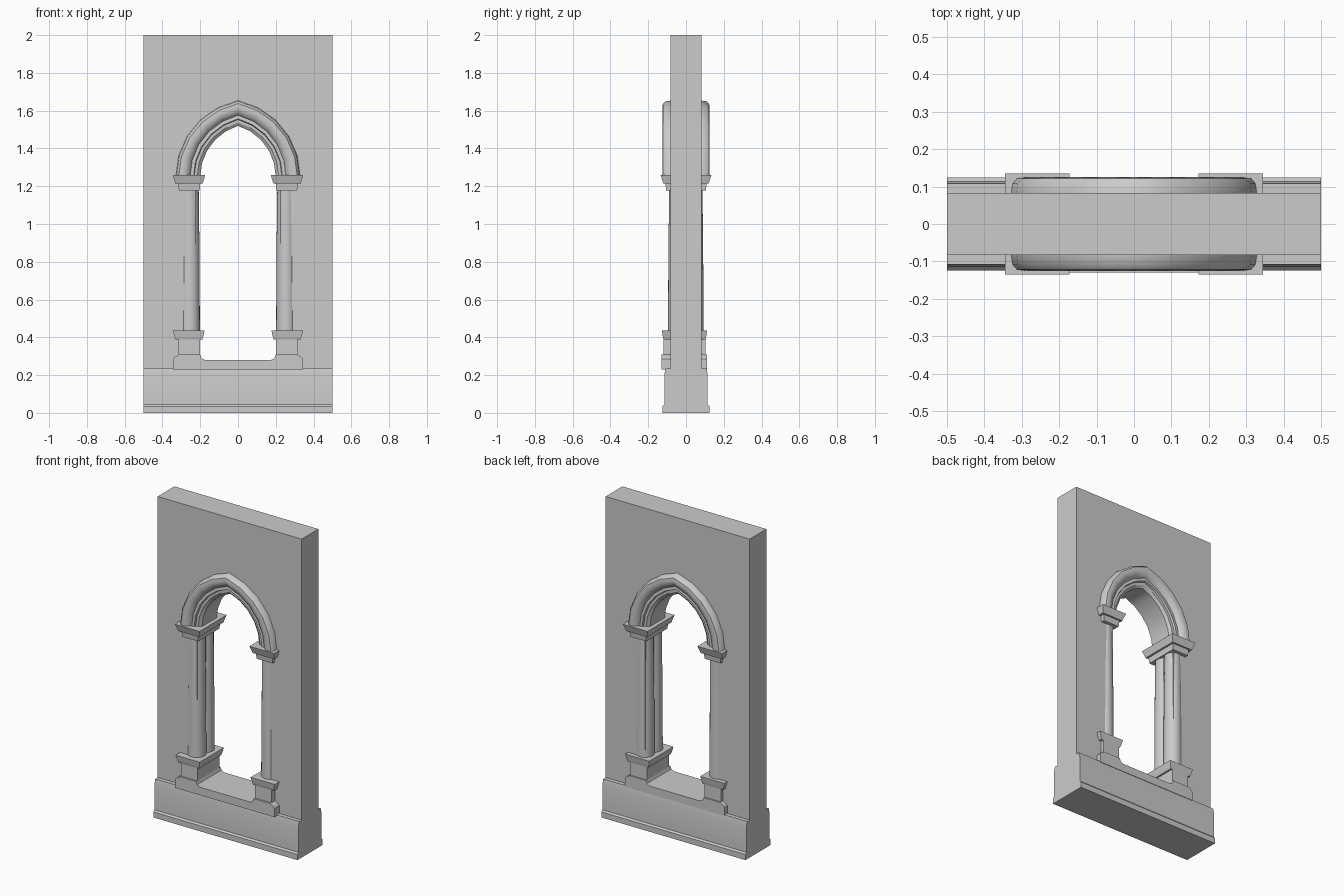
import bpy
import bmesh
import math

cube = bpy.data.objects.get("Cube")
if cube:
    bpy.data.objects.remove(cube, do_unlink=True)

GREY = 0.6
stone = bpy.data.materials.new("grey stone")
stone.use_nodes = True
stone.diffuse_color = (GREY, GREY, GREY, 1)
stone.node_tree.nodes["Principled BSDF"].inputs["Base Color"].default_value = (GREY, GREY, GREY, 1)

# Pointed arch: each half is an arc about (ARC_X, SPRING)
SPRING, ARC_X, RADIUS, STEPS = 1.25, -0.082, 0.282, 5


def arch_points(offset):
    """Right half of the arch, from the springing to the apex."""
    r = RADIUS + offset
    end = math.acos(-ARC_X / r)
    return [(ARC_X + r * math.cos(end * i / STEPS), SPRING + r * math.sin(end * i / STEPS))
            for i in range(STEPS + 1)]


def finish(name, bm, smooth=False, mirror=False):
    if mirror:  # open the seam before mirroring
        seam = [f for f in bm.faces if all(abs(v.co.x) < 1e-5 for v in f.verts)]
        bmesh.ops.delete(bm, geom=seam, context='FACES')
    bmesh.ops.recalc_face_normals(bm, faces=bm.faces)
    mesh = bpy.data.meshes.new(name)
    bm.to_mesh(mesh)
    bm.free()
    mesh.materials.append(stone)
    obj = bpy.data.objects.new(name, mesh)
    bpy.context.collection.objects.link(obj)
    if mirror:
        mod = obj.modifiers.new("Mirror", 'MIRROR')
        mod.use_clip = True
    if smooth:
        bpy.ops.object.select_all(action='DESELECT')
        obj.select_set(True)
        bpy.context.view_layer.objects.active = obj
        bpy.ops.object.shade_smooth_by_angle(angle=math.radians(35))
    return obj


def loft(bm, rings):
    """Skin a list of equal-length rings and cap both ends."""
    rows = [[bm.verts.new(p) for p in ring] for ring in rings]
    n = len(rows[0])
    for a, b in zip(rows, rows[1:]):
        for i in range(n):
            bm.faces.new((a[i], a[(i + 1) % n], b[(i + 1) % n], b[i]))
    bm.faces.new(rows[0])
    bm.faces.new(rows[-1])


def box_stack(name, sections):
    """Rectangular sections (z, x0, x1, y0, y1) lofted upward on both sides."""
    bm = bmesh.new()
    loft(bm, [[(x0, y0, z), (x1, y0, z), (x1, y1, z), (x0, y1, z)]
              for z, x0, x1, y0, y1 in sections])
    return finish(name, bm, mirror=True)


def extrude_xz(name, outline, y0, y1):
    bm = bmesh.new()
    loft(bm, [[(x, y, z) for x, z in outline] for y in (y0, y1)])
    return finish(name, bm, mirror=True)


# Wall with pointed opening
opening = arch_points(0.025)[::-1]
extrude_xz("wall", [(0, 0), (0.5, 0), (0.5, 2), (0, 2)] + opening
           + [(opening[-1][0], 0.25), (0, 0.25)], -0.083, 0.083)

# Base course, stepped at the foot and eased at the top
half = [(0.124, 0), (0.124, 0.035), (0.115, 0.045), (0.115, 0.2), (0.108, 0.236)]
profile = half + [(-y, z) for y, z in reversed(half)]
bm = bmesh.new()
loft(bm, [[(x, y, z) for y, z in profile] for x in (-0.5, 0.5)])
finish("base_course", bm, smooth=True)

# Sill joining the two pedestals
extrude_xz("sill", [(0, 0.23), (0.345, 0.23), (0.345, 0.285), (0.335, 0.296), (0.315, 0.308),
                    (0.2, 0.308), (0.193, 0.29), (0.175, 0.28), (0, 0.28)], -0.13, 0.112)

# Pedestals, their caps, and the capitals
box_stack("pedestals", [(0.3, 0.2, 0.315, -0.118, 0.103), (0.395, 0.2, 0.315, -0.118, 0.103)])
box_stack("pedestal_caps", [(0.388, 0.19, 0.33, -0.118, 0.103), (0.4, 0.185, 0.335, -0.122, 0.106),
                            (0.435, 0.177, 0.345, -0.128, 0.112)])
box_stack("capital_necks", [(1.178, 0.203, 0.313, -0.105, 0.105), (1.22, 0.199, 0.317, -0.11, 0.11)])
box_stack("capitals", [(1.215, 0.187, 0.332, -0.12, 0.12), (1.26, 0.173, 0.345, -0.135, 0.135)])

# Paired tapered columns, front and back of each jamb
SIDES = 24
for label, y in (("front", -0.042), ("back", 0.04)):
    bm = bmesh.new()
    rings = []
    for z, r in ((0.43, 0.053), (0.7, 0.052), (0.95, 0.05), (1.185, 0.047)):
        rings.append([(0.255 + r * math.cos(math.tau * i / SIDES),
                       y + r * math.sin(math.tau * i / SIDES), z) for i in range(SIDES)])
    loft(bm, rings)
    finish(label + "_columns", bm, smooth=True, mirror=True)

# Arch moulding: stepped section swept along the pointed arch
section = [(0.13, 0.08), (0.126, 0.108), (0.114, 0.122), (0.095, 0.125), (0.075, 0.12),
           (0.058, 0.106), (0.054, 0.098), (0.036, 0.1), (0.032, 0.088), (0.016, 0.087),
           (0, 0.074)]
section += [(o, -y) for o, y in reversed(section)]
tracks = [arch_points(o) for o, y in section]
bm = bmesh.new()
loft(bm, [[(track[i][0], y, track[i][1]) for track, (o, y) in zip(tracks, section)]
          for i in range(STEPS + 1)])
finish("arch_moulding", bm, smooth=True, mirror=True)
